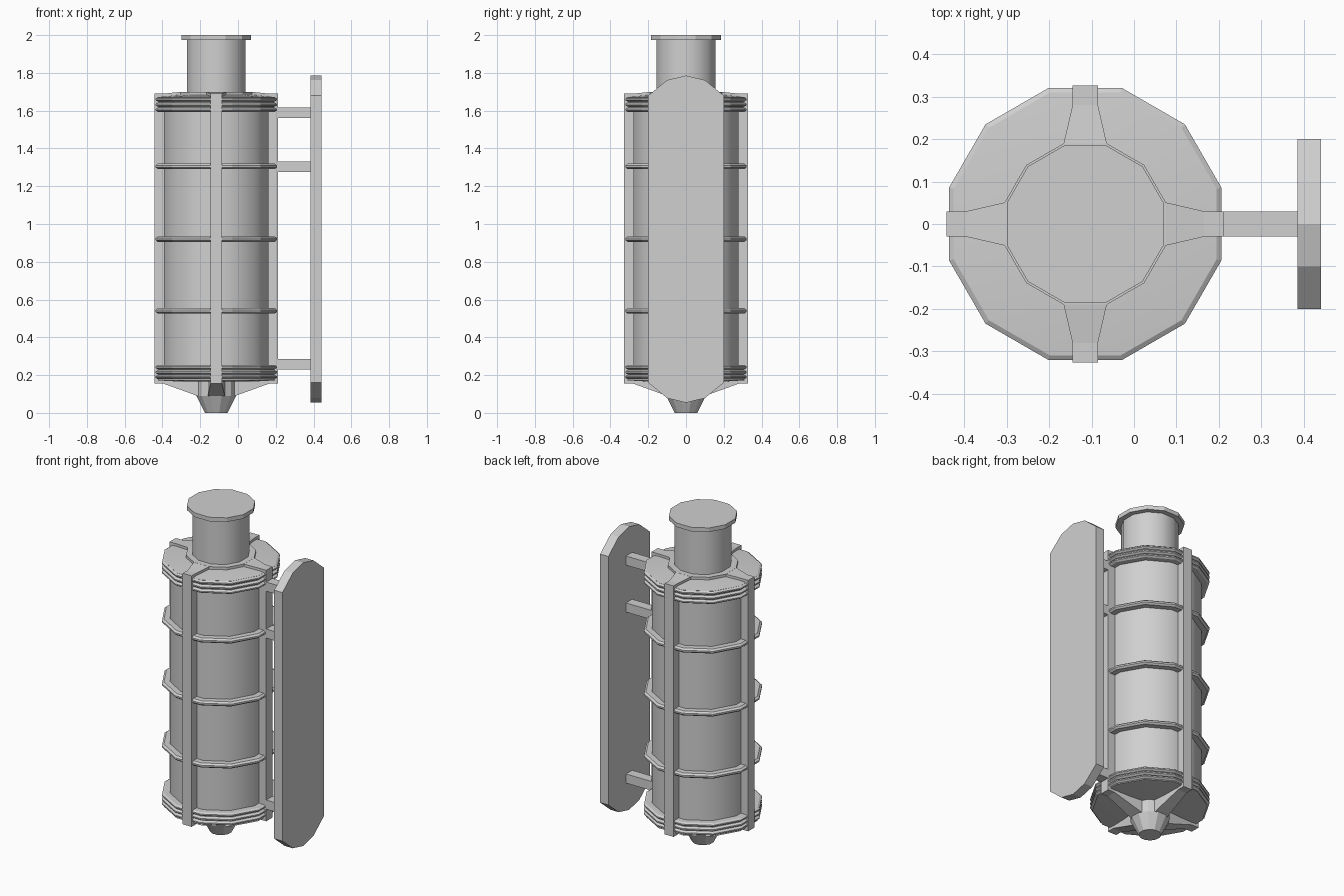
import bpy, bmesh, math
from mathutils import Matrix

if "Cube" in bpy.data.objects:
    bpy.data.objects.remove(bpy.data.objects["Cube"], do_unlink=True)

SIDES = 12
AXIS = Matrix.Translation((-0.115, 0, 0))   # tank axis sits left of the origin

grey = bpy.data.materials.new("light grey")
grey.use_nodes = True
grey.diffuse_color = (0.63, 0.63, 0.63, 1)
grey.node_tree.nodes["Principled BSDF"].inputs["Base Color"].default_value = (0.63, 0.63, 0.63, 1)


def finish(name, bm, smooth=False):
    bmesh.ops.recalc_face_normals(bm, faces=bm.faces)
    mesh = bpy.data.meshes.new(name)
    bm.to_mesh(mesh)
    bm.free()
    mesh.materials.append(grey)
    obj = bpy.data.objects.new(name, mesh)
    bpy.context.collection.objects.link(obj)
    if smooth:
        bpy.ops.object.select_all(action='DESELECT')
        obj.select_set(True)
        bpy.context.view_layer.objects.active = obj
        bpy.ops.object.shade_smooth_by_angle(angle=math.radians(32))
    return obj


def lathe(name, profile, smooth=False, closed=False):
    """Twelve-sided turned part; profile is (flat-side radius, z)."""
    bm = bmesh.new()
    loops = []
    for r, z in profile:
        r /= math.cos(math.pi / SIDES)
        angles = [(i + 0.5) * math.tau / SIDES for i in range(SIDES)]
        loops.append([bm.verts.new((r * math.cos(a), r * math.sin(a), z)) for a in angles])
    pairs = list(zip(loops, loops[1:]))
    if closed:
        pairs.append((loops[-1], loops[0]))
    else:
        bm.faces.new(loops[0])
        bm.faces.new(loops[-1])
    for a, b in pairs:
        for i in range(SIDES):
            j = (i + 1) % SIDES
            bm.faces.new((a[i], a[j], b[j], b[i]))
    bm.transform(AXIS)
    return finish(name, bm, smooth)


def loft(name, stations, turn=0, place=AXIS):
    """Bar of rectangular sections; stations are (x, half width, bottom, top)."""
    bm = bmesh.new()
    rects = [[bm.verts.new(p) for p in ((x, -w, lo), (x, w, lo), (x, w, hi), (x, -w, hi))]
             for x, w, lo, hi in stations]
    bm.faces.new(rects[0])
    bm.faces.new(rects[-1])
    for a, b in zip(rects, rects[1:]):
        for i in range(4):
            j = (i + 1) % 4
            bm.faces.new((a[i], a[j], b[j], b[i]))
    bm.transform(place @ Matrix.Rotation(turn, 4, 'Z'))
    return finish(name, bm)


# Tank body and end caps
lathe("tank_body", [(0.277, 0.2), (0.277, 1.65)], smooth=True)
lathe("top_cap", [(0.305, 1.595), (0.305, 1.66), (0.31, 1.672), (0.18, 1.685)], smooth=True)
lathe("bottom_cap", [(0.18, 0.165), (0.31, 0.172), (0.305, 0.185), (0.305, 0.25)], smooth=True)

# Bevelled hoops around the body
for z in (0.19, 0.215, 0.242, 0.54, 0.92, 1.305, 1.605, 1.632, 1.66):
    h = 0.014 if 0.3 < z < 1.5 else 0.011
    lathe("hoop", [(0.265, z - h), (0.31, z - h), (0.321, z - h / 3),
                   (0.321, z + h / 3), (0.31, z + h), (0.265, z + h)], closed=True)

# Neck with collar and lid
lathe("neck_collar", [(0.19, 1.66), (0.19, 1.7)])
lathe("neck", [(0.155, 1.69), (0.155, 1.98)], smooth=True)
lathe("neck_lid", [(0.185, 1.975), (0.185, 2.0)])

# Tapered outlet below
lathe("outlet", [(0.105, 0.18), (0.105, 0.09), (0.06, 0)])

# Four frame ribs with arms at both ends
for k in range(4):
    turn = k * math.pi / 2
    loft("frame_rib", [(0.265, 0.03, 0.155, 1.69), (0.327, 0.03, 0.155, 1.69)], turn)
    loft("top_arm", [(0.1, 0.052, 1.65, 1.7), (0.185, 0.052, 1.65, 1.7),
                     (0.28, 0.03, 1.65, 1.69)], turn)
    loft("bottom_arm", [(0.08, 0.045, 0.09, 0.18), (0.1, 0.045, 0.09, 0.18),
                        (0.28, 0.03, 0.155, 0.18)], turn)

# Struts carrying the side plate
for z in (0.257, 1.303, 1.59):
    loft("plate_strut", [(0.19, 0.03, z - 0.028, z + 0.028),
                         (0.4, 0.03, z - 0.028, z + 0.028)], place=Matrix())

# Side plate with rounded ends
half = [(-0.2, 0.76), (-0.1, 0.842), (0, 0.866), (0.1, 0.842), (0.2, 0.76)]
outline = [(y, 0.92 + h) for y, h in half] + [(-y, 0.92 - h) for y, h in half]
bm = bmesh.new()
plate = bm.faces.new([bm.verts.new((0.385, y, z)) for y, z in outline])
extruded = bmesh.ops.extrude_face_region(bm, geom=[plate], use_keep_orig=True)
bmesh.ops.translate(bm, vec=(0.056, 0, 0),
                    verts=[v for v in extruded["geom"] if isinstance(v, bmesh.types.BMVert)])
finish("side_plate", bm)
